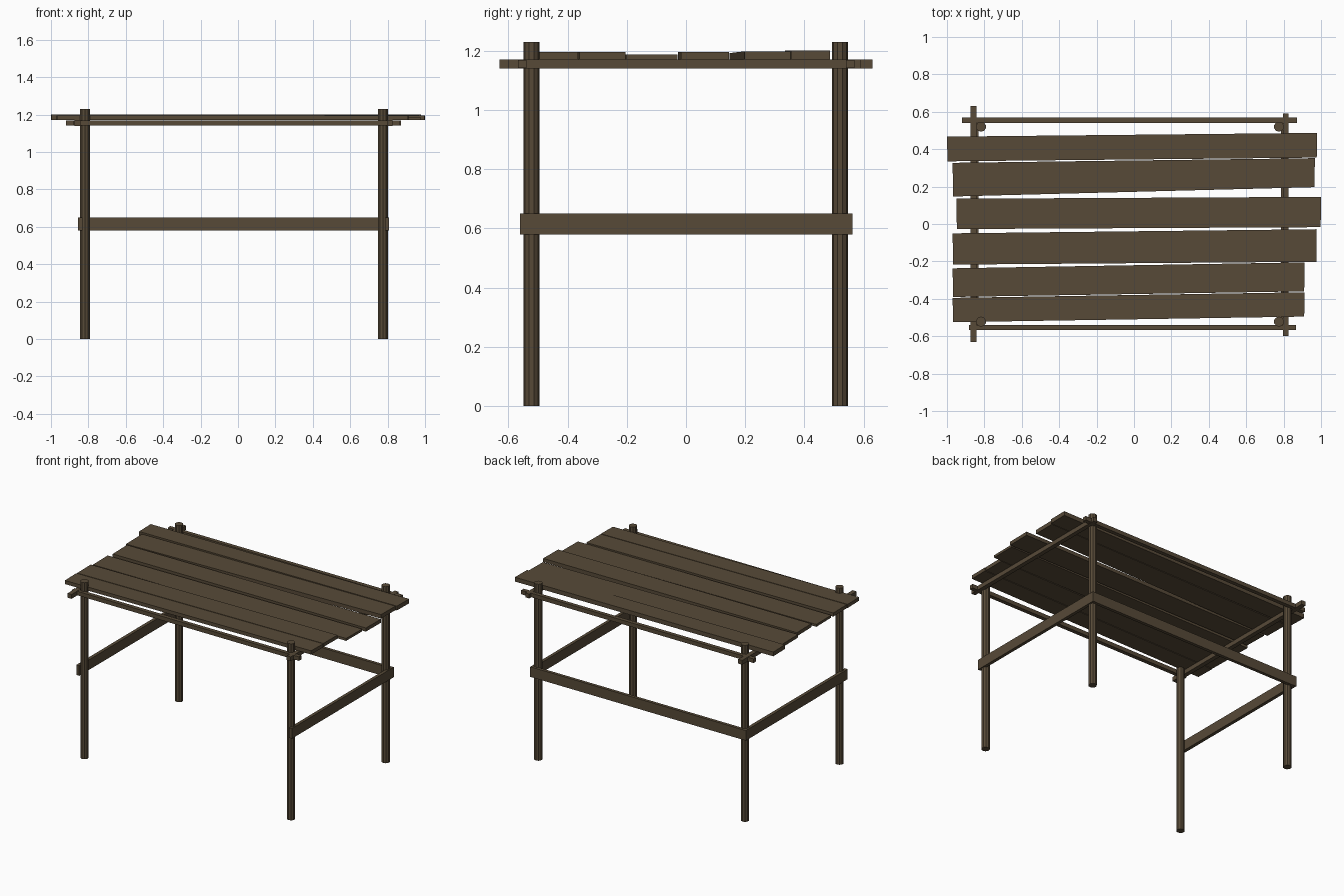
import bpy
import bmesh

if "Cube" in bpy.data.objects:
    bpy.data.objects.remove(bpy.data.objects["Cube"])

wood = bpy.data.materials.new("weathered_brown_wood")
wood.diffuse_color = (0.095, 0.068, 0.039, 1)
wood.use_nodes = True
wood.node_tree.nodes["Principled BSDF"].inputs["Base Color"].default_value = wood.diffuse_color


def finish(name, bm):
    bmesh.ops.recalc_face_normals(bm, faces=bm.faces)
    me = bpy.data.meshes.new(name)
    bm.to_mesh(me)
    bm.free()
    me.materials.append(wood)
    ob = bpy.data.objects.new(name, me)
    bpy.context.collection.objects.link(ob)
    return ob


def prism(name, outline, z0, tops):
    """Vertical prism with a height for each outline corner."""
    bm = bmesh.new()
    lo = [bm.verts.new((x, y, z0)) for x, y in outline]
    hi = [bm.verts.new((p[0], p[1], t)) for p, t in zip(outline, tops)]
    n = len(lo)
    bm.faces.new(lo[::-1])
    bm.faces.new(hi)
    for i in range(n):
        j = (i + 1) % n
        bm.faces.new((lo[i], lo[j], hi[j], hi[i]))
    return finish(name, bm)


def box(name, x0, x1, y0, y1, z0, z1):
    return prism(name, [(x0, y0), (x1, y0), (x1, y1), (x0, y1)], z0, [z1] * 4)


# Round posts
for xn, x in (("left", -0.818), ("right", 0.775)):
    for yn, y in (("front", -0.522), ("back", 0.52)):
        bm = bmesh.new()
        bmesh.ops.create_cone(bm, cap_ends=True, segments=10, radius1=0.027,
                              radius2=0.027, depth=1.23)
        bmesh.ops.translate(bm, verts=bm.verts, vec=(x, y, 0.615))
        finish(f"{yn}_{xn}_leg", bm)

# Lashed frame rails under the top
box("back_rail", -0.92, 0.872, 0.541, 0.569, 1.141, 1.169)
box("front_rail", -0.882, 0.867, -0.567, -0.539, 1.141, 1.169)
box("left_rail", -0.874, -0.843, -0.63, 0.63, 1.14, 1.17)
box("right_rail", 0.796, 0.826, -0.6, 0.59, 1.14, 1.17)

# Flat braces at mid height
box("left_brace", -0.855, -0.832, -0.56, 0.563, 0.58, 0.65)
box("right_brace", 0.785, 0.807, -0.56, 0.563, 0.58, 0.65)
box("back_brace", -0.85, 0.802, 0.54, 0.562, 0.58, 0.65)

# Uneven planks: left x, left y range, right x, right y range, left top, right top
planks = [
    (-1.0, 0.335, 0.467, 0.977, 0.355, 0.487, 1.2, 1.2),
    (-0.97, 0.147, 0.327, 0.965, 0.197, 0.352, 1.192, 1.198),
    (-0.95, -0.027, 0.135, 0.998, -0.017, 0.145, 1.195, 1.195),
    (-0.97, -0.217, -0.05, 0.975, -0.202, -0.028, 1.187, 1.187),
    (-0.97, -0.39, -0.237, 0.91, -0.36, -0.205, 1.195, 1.195),
    (-0.97, -0.525, -0.395, 0.91, -0.495, -0.365, 1.195, 1.195),
]
for i, (xl, l0, l1, xr, r0, r1, tl, tr) in enumerate(planks):
    prism(f"top_plank_{i + 1}", [(xl + 0.003, l0), (xr, r0), (xr + 0.002, r1), (xl, l1)],
          1.17, [tl, tr, tr, tl])
